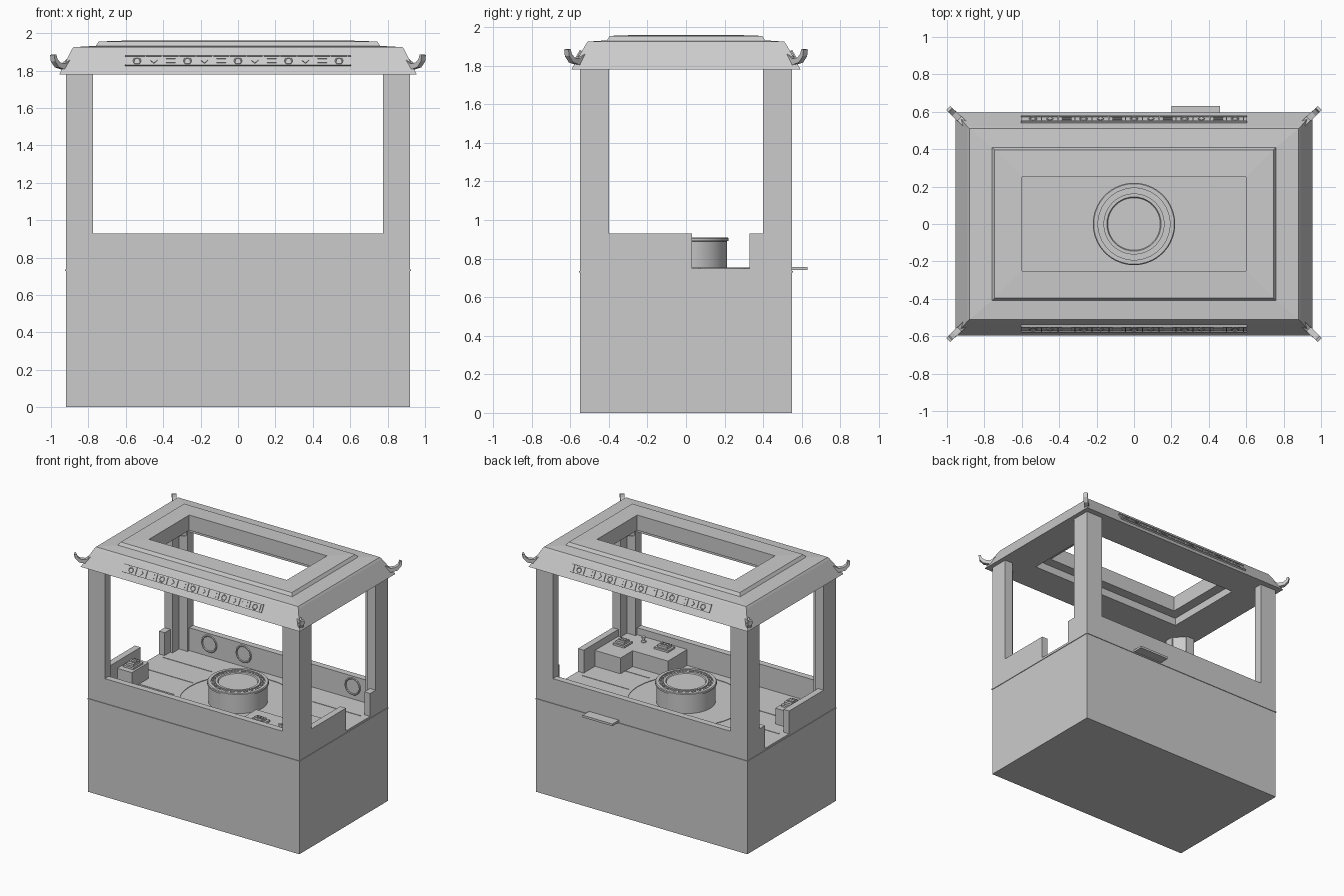
import bpy, bmesh, math
from mathutils import Vector

if "Cube" in bpy.data.objects:
    bpy.data.objects.remove(bpy.data.objects["Cube"])


def mesh_obj(name, verts, faces):
    bm = bmesh.new()
    vs = [bm.verts.new(v) for v in verts]
    for f in faces:
        bm.faces.new([vs[i] for i in f])
    bmesh.ops.recalc_face_normals(bm, faces=bm.faces)
    me = bpy.data.meshes.new(name)
    bm.to_mesh(me)
    bm.free()
    ob = bpy.data.objects.new(name, me)
    bpy.context.collection.objects.link(ob)
    return ob


def box(name, x0, x1, y0, y1, z0, z1):
    vs = [(x, y, z) for z in (z0, z1) for x, y in ((x0, y0), (x1, y0), (x1, y1), (x0, y1))]
    return mesh_obj(name, vs, [(0, 1, 2, 3), (4, 5, 6, 7)] +
                    [(i, (i + 1) % 4, 4 + (i + 1) % 4, 4 + i) for i in range(4)])


def prism(name, outline, z0, z1):
    n = len(outline)
    vs = [(x, y, z0) for x, y in outline] + [(x, y, z1) for x, y in outline]
    return mesh_obj(name, vs, [tuple(range(n)), tuple(range(n, 2 * n))] +
                    [(i, (i + 1) % n, n + (i + 1) % n, n + i) for i in range(n)])


def lathe(name, prof, cx=0, cy=0, n=64):
    # closed (r, z) section revolved around a vertical axis
    m = len(prof)
    vs = [(cx + r * math.cos(2 * math.pi * i / n), cy + r * math.sin(2 * math.pi * i / n), z)
          for i in range(n) for r, z in prof]
    fs = [(i * m + j, (i + 1) % n * m + j, (i + 1) % n * m + (j + 1) % m, i * m + (j + 1) % m)
          for i in range(n) for j in range(m)]
    ob = mesh_obj(name, vs, fs)
    bpy.context.view_layer.objects.active = ob
    ob.select_set(True)
    bpy.ops.object.shade_smooth_by_angle(angle=math.radians(30))
    ob.select_set(False)
    return ob


def ring(name, loc, rot, r, t):
    bpy.ops.mesh.primitive_torus_add(major_radius=r, minor_radius=t, major_segments=24,
                                     minor_segments=6, location=loc, rotation=rot)
    ob = bpy.context.object
    ob.name = name
    ob.select_set(False)
    return ob


FLOOR, RAIL = 0.75, 0.93

# base block, thin deck lip and floor
box("base", -.92, .92, -.55, .55, 0, .73)
box("deck_lip", -.925, .925, -.555, .555, .728, .736)
box("deck", -.92, .92, -.55, .55, .736, FLOOR)
for y in (-.17, .07, .3):
    for s in (-1, 1):
        box("floor_seam", *sorted((s * .44, s * .86)), y - .004, y + .004, FLOOR, FLOOR + .003)
lathe("floor_ring", [(.42, .749), (.435, .749), (.435, .754), (.42, .754)])

# low parapet walls, with doorway gaps on the two short sides
for s in (-1, 1):
    box("long_wall", -.78, .78, *sorted((s * .5, s * .55)), FLOOR, RAIL)
    xs = sorted((s * .87, s * .92))
    box("side_wall", *xs, -.41, .03, FLOOR, RAIL)
    box("side_wall_stub", *xs, .33, .41, FLOOR, RAIL)

# corner posts with an angle section
for sx in (-1, 1):
    for sy in (-1, 1):
        o = [(.92, .55), (.775, .55), (.775, .48), (.85, .48), (.85, .40), (.92, .40)]
        prism("corner_post", [(sx * x, sy * y) for x, y in o], FLOOR, 1.79)
        # gusset closing the inner corner under the roof
        g = [(.775, .49), (.86, .49), (.86, .40)]
        prism("post_gusset", [(sx * x, sy * y) for x, y in g], 1.66, 1.79)

# roof: rectangular rings lofted in a closed loop
rings = [(.955, .595, 1.78), (.89, .52, 1.91), (.88, .51, 1.925), (.76, .41, 1.932),
         (.745, .395, 1.955), (.6, .25, 1.96), (.6, .25, 1.84), (.68, .33, 1.84), (.68, .33, 1.78)]
rv = [(sx * a, sy * b, z) for a, b, z in rings for sx, sy in ((-1, -1), (1, -1), (1, 1), (-1, 1))]
m = len(rings)
mesh_obj("roof", rv, [(k * 4 + i, k * 4 + (i + 1) % 4, (k + 1) % m * 4 + (i + 1) % 4, (k + 1) % m * 4 + i)
                      for k in range(m) for i in range(4)])

# upturned horns at the roof corners
path = [(.89, .52, 1.85), (.93, .56, 1.82), (.965, .592, 1.83), (.983, .61, 1.855), (.988, .615, 1.885)]
for sx in (-1, 1):
    for sy in (-1, 1):
        vs, fs = [], []
        for k, p in enumerate(path):
            t = Vector(path[min(k + 1, 4)]) - Vector(path[max(k - 1, 0)])
            side = Vector((1, -1, 0)).normalized()
            up = side.cross(t).normalized()
            for a, b in ((-1, -1), (1, -1), (1, 1), (-1, 1)):
                q = Vector(p) + side * a * .016 + up * b * (.02 - .003 * k)
                vs.append((sx * q.x, sy * q.y, q.z))
        for k in range(4):
            fs += [(k * 4 + i, k * 4 + (i + 1) % 4, k * 4 + 4 + (i + 1) % 4, k * 4 + 4 + i) for i in range(4)]
        mesh_obj("roof_horn", vs, fs + [(0, 1, 2, 3), (16, 17, 18, 19)])

# ornamental frieze on both long eaves: framed strip with geometric relief
TILT = math.atan2(.075, .13)


def relief(name, s, u, v, w, h, depth, spin=0):
    ob = box(name, -w / 2, w / 2, -depth, depth, -h / 2, h / 2)
    for p in ob.data.vertices:
        x, z = p.co.x, p.co.z
        p.co.x = x * math.cos(spin) - z * math.sin(spin)
        p.co.z = x * math.sin(spin) + z * math.cos(spin)
    ob.rotation_euler = (s * TILT, 0, 0)
    ob.location = (u, s * (.555 - v * math.sin(TILT)), 1.85 + v * math.cos(TILT))


for s in (-1, 1):
    relief("frieze_strip", s, 0, 0, 1.21, .06, .006)
    for v in (-.028, .028):
        relief("frieze_border", s, 0, v, 1.21, .006, .012)
    for i in range(13):
        u = -.54 + i * .09
        if i % 3 == 0:
            ring("frieze_ring", (u, s * .562, 1.852), (math.pi / 2 + s * TILT, 0, 0), .018, .004)
        elif i % 3 == 1:
            relief("frieze_diamond", s, u, 0, .026, .026, .012, math.pi / 4)
        else:
            for v in (-.012, .012):
                relief("frieze_bar", s, u, v, .05, .007, .012)
        relief("frieze_divider", s, u + .045, 0, .006, .05, .012)

# round central table with grooved top
lathe("round_table", [(0.0001, FLOOR), (.212, FLOOR), (.212, .89), (.22, .892), (.22, .905), (.215, .91),
                      (.192, .91), (.192, .9), (.163, .9), (.163, .91), (.145, .91),
                      (.14, .902), (.0001, .902)])
for i in range(24):
    a = i * math.pi / 12
    ob = box("table_stud", -.009, .009, -.009, .009, -.005, .005)
    ob.location = (.178 * math.cos(a), .178 * math.sin(a), .903)
    ob.rotation_euler.z = a

# corner counter with small fittings
prism("corner_counter", [(.87, -.5), (.34, -.5), (.34, -.26), (.647, -.26), (.647, -.11), (.87, -.11)],
      FLOOR, .875)


def fitting(name, x, y, w, d):
    box(name + "_base", x - w, x + w, y - d, y + d, .874, .89)
    box(name + "_top", x - w * .7, x + w * .7, y - d * .7, y + d * .7, .89, .908)
    for k in (-.4, 0, .4):
        box(name + "_key", x + k * w - .008, x + k * w + .008, y - d * .3, y + d * .3, .908, .915)


fitting("corner_device", .77, -.31, .05, .05)
fitting("counter_device", .48, -.42, .06, .045)
lathe("counter_knob", [(.0001, .874), (.02, .874), (.02, .882), (.008, .886), (.008, .9),
                       (.015, .903), (.015, .915), (.0001, .915)], .67, -.43, 16)

# small side cabinet
box("side_cabinet", -.87, -.743, -.26, -.05, FLOOR, .875)
fitting("cabinet_device", -.805, -.155, .045, .06)

# rings hung on the inside of the back wall
for x in (-.6, -.3, .65):
    ring("wall_ring", (x, .498, .85), (math.pi / 2, 0, 0), .062, .007)

# outside shelf on the back
box("back_shelf", .2, .46, .55, .63, .74, .757)
